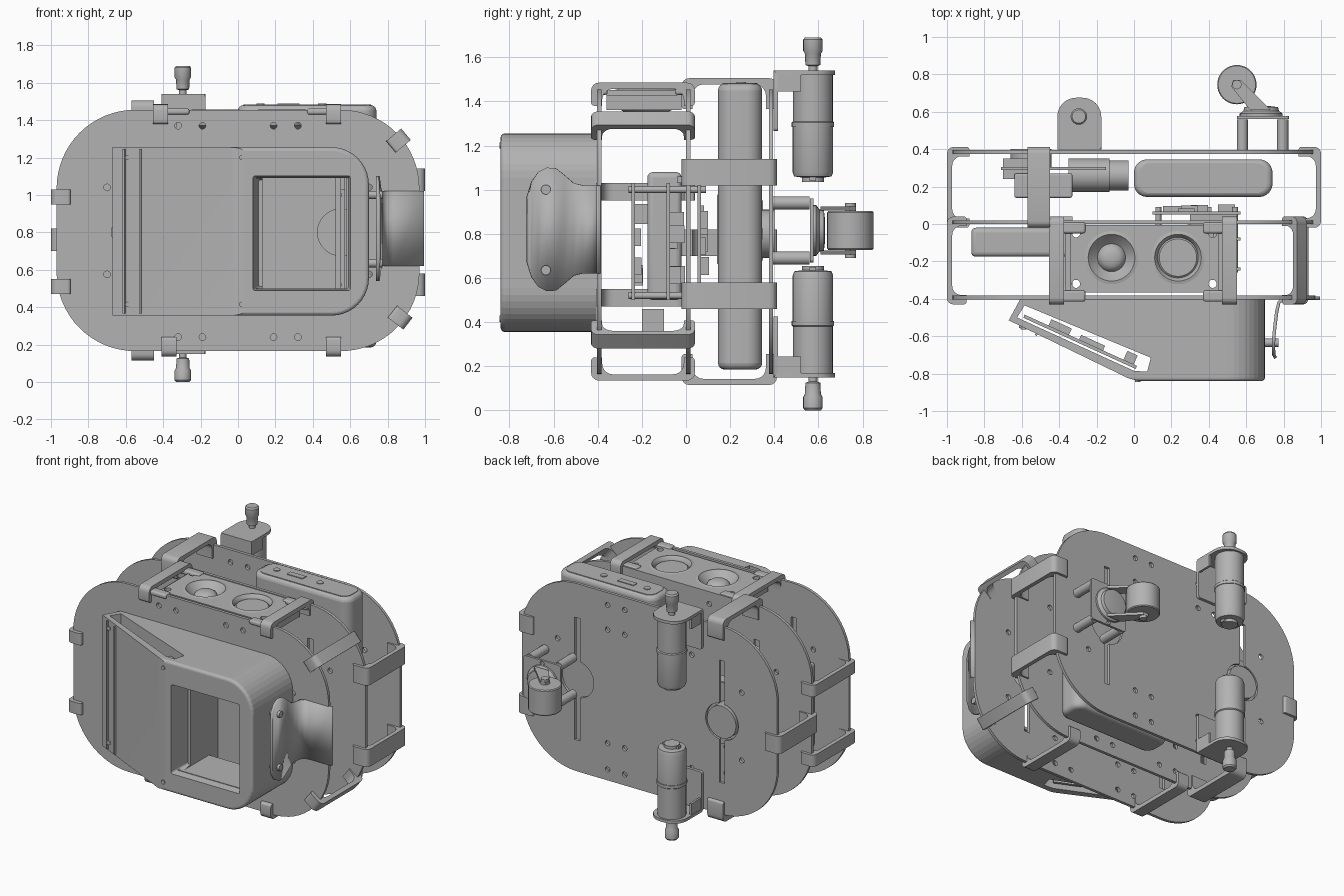
import bpy, bmesh, math, random
from mathutils import Matrix, Vector

if "Cube" in bpy.data.objects:
    bpy.data.objects.remove(bpy.data.objects["Cube"])

random.seed(4)
grey = bpy.data.materials.new("plain grey")
grey.diffuse_color = (0.45, 0.45, 0.45, 1)
grey.use_nodes = True
grey.node_tree.nodes["Principled BSDF"].inputs["Base Color"].default_value = grey.diffuse_color


def add(name, bm):
    bmesh.ops.recalc_face_normals(bm, faces=bm.faces)
    me = bpy.data.meshes.new(name)
    bm.to_mesh(me)
    bm.free()
    me.materials.append(grey)
    ob = bpy.data.objects.new(name, me)
    bpy.context.collection.objects.link(ob)
    return ob


def place(axis, a, b, t):
    return {'x': (t, a, b), 'y': (a, t, b), 'z': (a, b, t)}[axis]


def prism(name, pts, axis, lo, hi):
    bm = bmesh.new()
    f = bm.faces.new([bm.verts.new(place(axis, a, b, lo)) for a, b in pts])
    e = bmesh.ops.extrude_face_region(bm, geom=[f])
    move = Vector(place(axis, 0, 0, hi - lo))
    bmesh.ops.translate(bm, vec=move, verts=[v for v in e['geom'] if isinstance(v, bmesh.types.BMVert)])
    return add(name, bm)


def rrect(x0, x1, y0, y1, rs, n=10):
    """Rounded rectangle; radii from lower left, anticlockwise."""
    rs = rs if isinstance(rs, tuple) else (rs,) * 4
    out = []
    for k, (x, y, sx, sy) in enumerate([(x0, y0, 1, 1), (x1, y0, -1, 1), (x1, y1, -1, -1), (x0, y1, 1, -1)]):
        r = rs[k]
        for i in range(n + 1 if r else 1):
            a = math.pi * (1 + k / 2) + i / n * math.pi / 2
            out.append((x + sx * r + r * math.cos(a), y + sy * r + r * math.sin(a)) if r else (x, y))
    return out


def box(name, x0, x1, y0, y1, z0, z1, bevel=0):
    ob = prism(name, [(x0, y0), (x1, y0), (x1, y1), (x0, y1)], 'z', z0, z1)
    return rounded(ob, bevel) if bevel else ob


def rounded(ob, w, seg=4):
    m = ob.modifiers.new("round", 'BEVEL')
    m.width, m.segments, m.limit_method, m.angle_limit = w, seg, 'ANGLE', math.radians(40)
    return ob


def lathe(name, axis, a, b, prof, n=32):
    """Turned part from (radius, position along axis) pairs."""
    bm = bmesh.new()
    rings = [[bm.verts.new(place(axis, a + r * math.cos(i * math.tau / n), b + r * math.sin(i * math.tau / n), t))
              for i in range(n)] for r, t in prof]
    for p, q in zip(rings, rings[1:]):
        for i in range(n):
            bm.faces.new((p[i], p[(i + 1) % n], q[(i + 1) % n], q[i]))
    bm.faces.new(rings[0])
    bm.faces.new(rings[-1])
    return add(name, bm)


def circle(x, y, r, n=24):
    return [(x + r * math.cos(i * math.tau / n), y + r * math.sin(i * math.tau / n)) for i in range(n)]


def sheet(name, outlines, half, matrix):
    """Flat sheet with holes from closed outlines."""
    cu = bpy.data.curves.new(name, 'CURVE')
    cu.dimensions, cu.fill_mode, cu.extrude = '2D', 'BOTH', half
    for pts in outlines:
        s = cu.splines.new('POLY')
        s.points.add(len(pts) - 1)
        for p, (x, y) in zip(s.points, pts):
            p.co = (x, y, 0, 1)
        s.use_cyclic_u = True
    cu.materials.append(grey)
    ob = bpy.data.objects.new(name, cu)
    bpy.context.collection.objects.link(ob)
    ob.matrix_world = matrix
    bpy.ops.object.select_all(action='DESELECT')
    ob.select_set(True)
    bpy.context.view_layer.objects.active = ob
    bpy.ops.object.convert(target='MESH')
    return bpy.context.view_layer.objects.active


def boolean(ob, cutter, op='DIFFERENCE'):
    m = ob.modifiers.new(op, 'BOOLEAN')
    m.object, m.operation, m.solver = cutter, op, 'EXACT'
    cutter.hide_render = True
    cutter.hide_set(True)


# Three deck plates with keyhole slots and screw holes
UP = Matrix.Rotation(math.pi / 2, 4, 'X')


def keyhole(x, zc=0.8, r=0.125, w=0.02, lo=0.38, hi=1.22):
    a0 = math.asin(w / r)
    right = [(x + r * math.sin(t), zc - r * math.cos(t)) for t in
             [a0 + i / 14 * (math.pi - 2 * a0) for i in range(15)]]
    right = [(x + w, lo)] + right + [(x + w, hi)]
    return right + [(2 * x - p, q) for p, q in reversed(right)]


holes = [circle(sx * x, z, 0.018, 12) for sx in (-1, 1)
         for x, z in [(.19, 1.37), (.32, 1.37), (.19, .24), (.32, .24), (.7, 1.04), (.7, .575), (.19, 1.2),
                      (.32, 1.2), (.19, .42), (.32, .42)]]
for nm, y in (("front_plate", -.393), ("middle_plate", .01), ("back_plate", .385)):
    sheet(nm, [rrect(-.97, .97, .165, 1.455, .42, 16), keyhole(-.55), keyhole(.55)] + holes, .01,
          Matrix.Translation((0, y, 0)) @ UP)


# C-shaped clips joining neighbouring plates
def clip(name, x, z, deg, y0, y1, w, out, depth):
    ym, h = (y0 + y1) / 2, (y1 - y0) / 2
    outer = [(p, q) for p, q in rrect(-depth, out, y0, y1, (.015, .035, .035, .015), 4)]
    inner = rrect(-depth - .1, out - .028, y0 + .05, y1 - .05, (0, .05, .05, 0), 5)
    low = [p for p in outer if p[1] < ym]
    high = [p for p in outer if p[1] >= ym]
    inner = [(max(p, -depth), q) for p, q in inner]
    ob = prism(name, low + high + inner[::-1], 'z', -w / 2, w / 2)
    a = math.radians(deg)
    d, yy = Vector((math.cos(a), 0, math.sin(a))), Vector((0, 1, 0))
    ob.matrix_world = Matrix.Translation((x, 0, z)) @ Matrix((d, yy, d.cross(yy))).transposed().to_4x4()


for x, z, deg in [(-.97, .99, 180), (-.97, .51, 180), (-.415, 1.455, 90), (.51, 1.455, 90), (-.37, .165, -90),
                  (.51, .165, -90), (.875, 1.305, 40), (.885, .33, -38)]:
    clip("front_clip", x, z, deg, -.43, .04, .08, .03, .075)
for x, z, deg in [(-.97, .76, 180), (-.51, 1.455, 90), (-.51, .165, -90), (.97, 1.08, 0), (.97, .52, 0)]:
    clip("rear_clip", x, z, deg, -.02, .412, .12, .03 if abs(x) > .6 else .05, .09)

# Viewer housing: slanted slot profile trimmed to a rounded outline, then hollowed
ZL, ZH = .355, 1.255
slot = [(-.625, -.5), (-.585, -.435), (.09, -.715), (.07, -.79), (.0, -.785)]
body = sheet("viewer_housing", [[(-.67, -.515), (-.61, -.405), (.71, -.405), (.71, -.845), (.05, -.845), (-.03, -.825)],
                                slot], .46, Matrix.Translation((0, 0, (ZL + ZH) / 2)))
weld = body.modifiers.new("weld", 'WELD')
weld.merge_threshold = .0005
boolean(body, rounded(prism("outline_cutter", rrect(-.8, .7, ZL, ZH, (0, .2, .2, 0)), 'y', -.84, -.3), .02), 'INTERSECT')
boolean(body, prism("cavity_cutter", rrect(.13, .66, ZL + .04, ZH - .04, (0, .16, .16, 0)), 'y', -.78, -.2))


def taper(name, a, b):
    bm = bmesh.new()
    r = [[bm.verts.new((x, y, z)) for x, z in rrect(*lim, .012, 3)] for y, lim in (a, b)]
    n = len(r[0])
    for i in range(n):
        bm.faces.new((r[0][i], r[0][(i + 1) % n], r[1][(i + 1) % n], r[1][i]))
    bm.faces.new(r[0])
    bm.faces.new(r[1])
    return add(name, bm)


boolean(body, taper("window_cutter", (-.86, (.075, .605, .485, 1.105)), (-.70, (.11, .57, .51, 1.08))))
# Window tunnel walls behind the opening
for z0, z1 in ((.48, .5), (1.09, 1.11)):
    box("tunnel_wall", .09, .6, -.79, -.5, z0, z1)
box("tunnel_side", .58, .6, -.79, -.5, .5, 1.09)
box("rear_guide", .52, .55, -.5, -.45, .42, 1.17)

# Slanted display board with parts, trim strip and screws
tilt = Matrix.Translation((-.27, -.615, .805)) @ Matrix.Rotation(math.radians(-24.5), 4, 'Z')
for nm, u0, u1, v0, v1, hz in [("display_board", -.34, .32, -.03, -.012, .42), ("display_chip", -.2, -.08, -.012, .025, .38),
                               ("display_chip", -.02, .12, -.012, .015, .36), ("display_port", .24, .3, -.012, .04, .4)]:
    box(nm, u0, u1, v0, v1, -hz, hz).matrix_world = tilt
for u in (-.335, -.24):
    box("trim_strip", u - .006, u + .006, -.088, -.07, -.44, .44).matrix_world = tilt
for x, y in ((-.59, -.56), (.02, -.842)):
    for z in (.415, 1.2):
        lathe("housing_screw", 'y', x, z, [(.014, y - .004), (.014, y + .03)], 12)

# Side strap, a bent strip with a wide rounded end
bm = bmesh.new()
path = [(.765, -.712, .15), (.757, -.7, .215), (.755, -.67, .26), (.755, -.63, .28), (.758, -.59, .277), (.762, -.55, .245),
        (.767, -.51, .21), (.772, -.47, .2), (.782, -.425, .2), (.8, -.41, .2), (.83, -.405, .2), (.995, -.405, .2)]
rows = [[bm.verts.new((x, y, .82 + s * w)) for s in (-1, 1)] for x, y, w in path]
for p, q in zip(rows, rows[1:]):
    bm.faces.new((p[0], q[0], q[1], p[1]))
strap = add("side_strap", bm)
strap.modifiers.new("thick", 'SOLIDIFY').thickness = .018
for z in (.635, 1.0):
    lathe("strap_screw", 'x', -.635, z, [(.022, .69), (.022, .772)], 16)

# Speaker pair in a frame on the top edge
SX = (-.12, .235)
sheet("speaker_plate", [rrect(-.34, .455, -.365, -.005, .015, 3)] + [circle(x, -.18, .14, 40) for x in SX] +
      [circle(x, y, .022, 12) for x in (-.31, .42) for y in (-.05, -.32)], .012, Matrix.Translation((0, 0, 1.44)))
for x in SX:
    dome = [(.075, 1.405), (.065, 1.425), (.045, 1.438), (.02, 1.443)] if x < 0 else [(.108, 1.425), (.1, 1.432)]
    lathe("speaker", 'z', x, -.18, [(.08, 1.34), (.13, 1.37), (.142, 1.452), (.125, 1.456), (.112, 1.44)] + dome, 40)
for x in (-.35, .46):
    for y in (-.385, -.02):
        box("speaker_tab", x - .09, x + .09, y - .03, y + .03, 1.43, 1.462, .012)
    box("speaker_leg", x - .02, x + .02, -.36, -.02, 1.36, 1.43)

# Power bank with port details on its end
rounded(prism("power_bank", rrect(0, .74, .145, .345, .07), 'z', .185, 1.48), .03)
prism("port_panel", rrect(.03, .71, .165, .325, .055), 'z', 1.475, 1.483)
box("usb_port", .21, .33, .23, .27, 1.48, 1.488)
for x in (.12, .45):
    lathe("bank_button", 'z', x, .25, [(.022, 1.48), (.022, 1.488)], 16)

# Battery box and drive unit between the plates
box("battery_box", -.87, -.33, -.175, -.02, .5, 1.08, .025)
box("drive_base", -.7, -.55, .24, .35, .68, .95)
box("drive_block", -.64, -.33, .14, .27, .66, .98, .01)
box("drive_board", -.71, -.15, .29, .305, .6, 1.02)
lathe("drive_motor", 'x', .26, .8, [(.09, -.35), (.09, -.13), (.08, -.13), (.08, -.03)])
lathe("sensor_disc", 'y', -.55, .8, [(.11, .3), (.11, .4)])

# Control board stack with standoffs and chips
for y in (-.24, -.08, .06):
    box("control_board", .1, .57, y - .008, y + .008, .5, 1.03)
    for i in range(7):
        x, z = random.uniform(.14, .45), random.uniform(.54, .92)
        box("board_chip", x, x + .09, y, y + random.uniform(.02, .08), z, z + .08)
for x in (.13, .54):
    for z in (.52, 1.0):
        lathe("board_standoff", 'y', x, z, [(.016, -.26), (.016, .09)], 12)
box("pin_header", .15, .55, -.2, -.1, .36, .46)
box("terminal_block", .3, .55, -.04, .05, 1.03, 1.06)

# Two drive motors with angle brackets and shaft hubs, mirrored up and down
MX, MY, MZ = -.295, .575, .845
for nm, s in (("upper", 1), ("lower", -1)):
    z = lambda t: MZ + s * t
    lathe(nm + "_motor", 'z', MX, MY, [(.05, z(.19)), (.05, z(.21)), (.085, z(.215)), (.092, z(.235)), (.092, z(.44)),
                                       (.096, z(.44)), (.096, z(.46)), (.09, z(.465)), (.09, z(.68))])
    box(nm + "_motor_terminal", MX - .06, MX + .06, MY - .015, MY + .015, min(z(.195), z(.22)), max(z(.195), z(.22)))
    lathe(nm + "_hub", 'z', MX, MY, [(.02, z(.68)), (.02, z(.715)), (.034, z(.72)), (.036, z(.77)), (.044, z(.785)),
                                     (.044, z(.835)), (.036, z(.845))], 20)
    lo, hi = sorted((z(.675), z(.695)))
    prism(nm + "_bracket_top", rrect(-.41, -.175, .4, .675, (.01, .01, .1, .1), 6), 'z', lo, hi)
    lo, hi = sorted((z(.42), z(.695)))
    prism(nm + "_bracket_foot", rrect(-.41, -.175, lo, hi, .015, 3), 'y', .397, .417)
    for sx in (-.405, -.19):
        lo, hi = sorted((z(.6), z(.68)))
        box(nm + "_bracket_rib", sx, sx + .015, .41, .52, lo, hi)

# Caster wheel on standoffs
CZ = .815
for x in (.58, .795):
    for z in (.69, .94):
        lathe("caster_standoff", 'y', x, z, [(.03, .395), (.03, .56)], 16)
sheet("caster_plate", [rrect(.55, .83, .67, .96, .015, 3)] + [circle(x, z, .015, 12) for x in (.69,) for z in (.69, .94)],
      .008, Matrix.Translation((0, .57, 0)) @ UP)
lathe("caster_swivel", 'y', .68, CZ, [(.115, .575), (.115, .59), (.095, .605), (.09, .625), (.05, .63)])
arm = [(.73, .61), (.62, .61), (.52, .735), (.53, .77), (.57, .77), (.66, .68)]
for z in (CZ - .1, CZ + .1):
    prism("caster_fork", arm, 'z', z - .009, z + .009)
lathe("caster_axle", 'z', .55, .745, [(.025, CZ - .125), (.025, CZ + .125)], 16)
lathe("caster_wheel", 'z', .55, .745, [(.1, CZ - .088), (.105, CZ - .082), (.105, CZ + .082), (.1, CZ + .088)], 40)

# Smooth curved faces, keep edges crisp
for ob in bpy.data.objects:
    if ob.type == 'MESH' and not ob.hide_render:
        bpy.ops.object.select_all(action='DESELECT')
        ob.select_set(True)
        bpy.context.view_layer.objects.active = ob
        bpy.ops.object.shade_smooth_by_angle(angle=math.radians(35))
